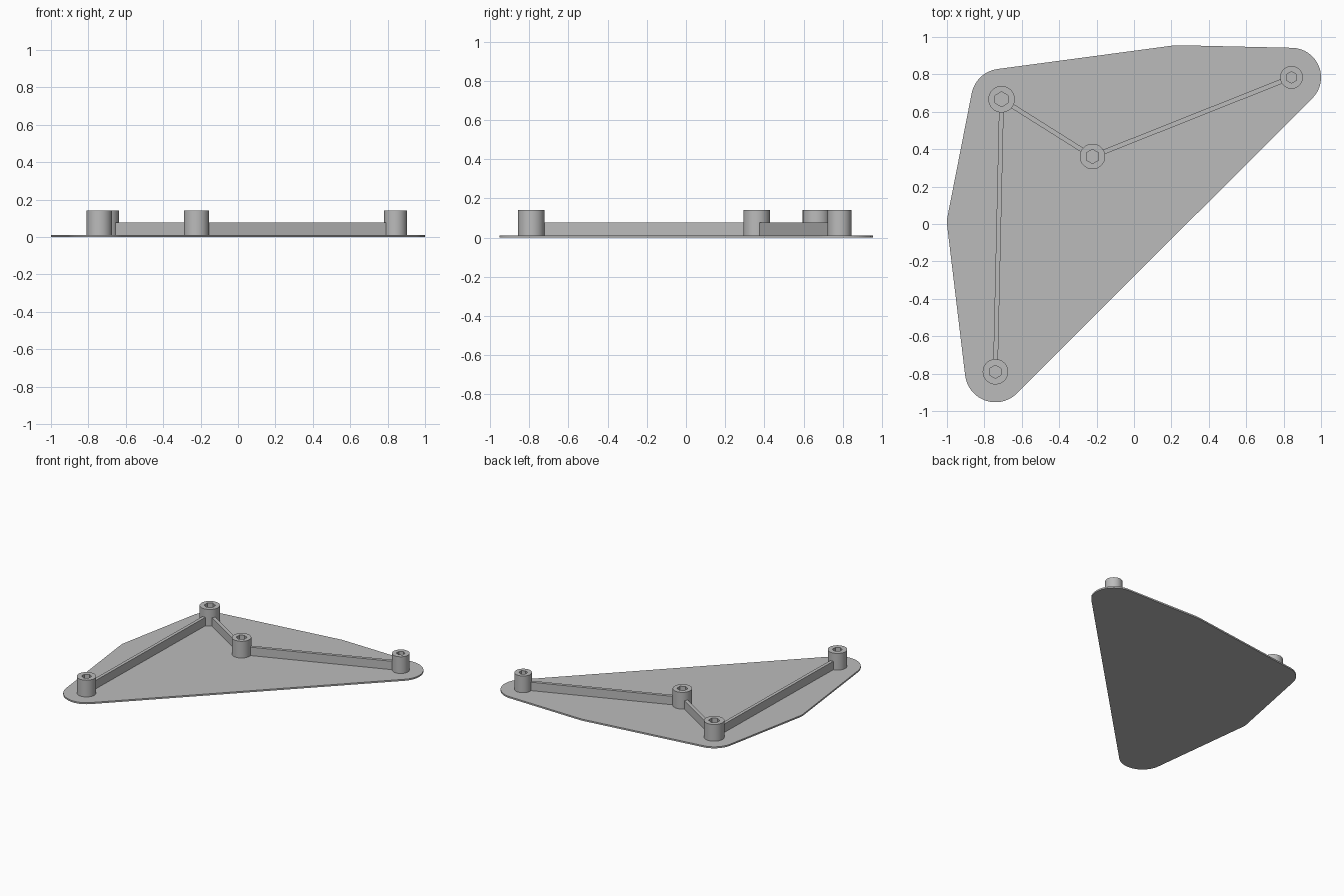
import bpy, bmesh, math
from mathutils import Vector

if "Cube" in bpy.data.objects:
    bpy.data.objects.remove(bpy.data.objects["Cube"])

PLATE_TOP, RIB_TOP, BOSS_TOP = 0.012, 0.077, 0.141
SEG = 48

grey = bpy.data.materials.new("plain grey")
grey.diffuse_color = (0.5, 0.5, 0.5, 1)
grey.use_nodes = True
grey.node_tree.nodes["Principled BSDF"].inputs["Base Color"].default_value = grey.diffuse_color

# x, y, boss radius, hex socket radius
BOSSES = {
    "back_left_boss": (-0.708, 0.667, 0.071, 0.040),
    "middle_boss": (-0.222, 0.361, 0.068, 0.038),
    "back_right_boss": (0.842, 0.784, 0.061, 0.031),
    "front_left_boss": (-0.741, -0.790, 0.068, 0.035),
}


def finish(name, bm, smooth=False):
    bmesh.ops.recalc_face_normals(bm, faces=bm.faces[:])
    mesh = bpy.data.meshes.new(name)
    bm.to_mesh(mesh)
    bm.free()
    mesh.materials.append(grey)
    ob = bpy.data.objects.new(name, mesh)
    bpy.context.collection.objects.link(ob)
    if smooth:
        bpy.ops.object.select_all(action='DESELECT')
        ob.select_set(True)
        bpy.context.view_layer.objects.active = ob
        bpy.ops.object.shade_smooth_by_angle(angle=math.radians(30))
    return ob


# Base plate: hull around three rounded corners and two blunt points
def base_plate():
    outline = [(-1.0, 0.025), (-1.0, 0.0), (0.215, 0.955), (0.27, 0.955)]
    for name, r in (("back_left_boss", 0.163), ("back_right_boss", 0.158),
                    ("front_left_boss", 0.163)):
        cx, cy = BOSSES[name][:2]
        for i in range(64):
            a = math.tau * i / 64
            outline.append((cx + r * math.cos(a), cy + r * math.sin(a)))
    bm = bmesh.new()
    for x, y in outline:
        bm.verts.new((x, y, 0))
    hull = bmesh.ops.convex_hull(bm, input=bm.verts[:])
    # keep only the outer rim points, sorted around the centre, as one face
    rim = [v.co.copy() for v in bm.verts if v not in set(hull["geom_interior"])]
    bm.free()
    pts = sorted({(round(p.x, 5), round(p.y, 5)) for p in rim})

    def chain(seq):
        out = []
        for p in seq:
            while len(out) > 1 and ((out[-1][0] - out[-2][0]) * (p[1] - out[-2][1])
                                    - (out[-1][1] - out[-2][1]) * (p[0] - out[-2][0])) <= 0:
                out.pop()
            out.append(p)
        return out[:-1]

    loop = chain(pts) + chain(pts[::-1])
    bm = bmesh.new()
    face = bm.faces.new([bm.verts.new((x, y, 0)) for x, y in loop])
    top = bmesh.ops.extrude_face_region(bm, geom=[face], use_keep_orig=True)["geom"]
    for v in top:
        if isinstance(v, bmesh.types.BMVert):
            v.co.z = PLATE_TOP
    finish("base_plate", bm)


# Round boss with a blind hexagonal socket
def boss(name, x, y, r, hex_r):
    def ring(radius, z, hexagon=False):
        verts = []
        for i in range(SEG):
            a = math.tau * i / SEG
            d = radius
            if hexagon:  # distance to the flat side, corners pointing along y
                off = (a + math.pi / 6) % (math.pi / 3) - math.pi / 6
                d = radius * math.cos(math.pi / 6) / math.cos(off)
            verts.append(bm.verts.new((x + d * math.cos(a), y + d * math.sin(a), z)))
        return verts

    bm = bmesh.new()
    rings = [ring(r, PLATE_TOP / 2), ring(r, BOSS_TOP),
             ring(hex_r, BOSS_TOP, True), ring(hex_r, PLATE_TOP + 0.001, True)]
    for lo, hi in zip(rings, rings[1:]):
        for i in range(SEG):
            j = (i + 1) % SEG
            bm.faces.new((lo[i], lo[j], hi[j], hi[i]))
    bm.faces.new(rings[0])
    bm.faces.new(rings[-1])
    finish(name, bm, smooth=True)


# Thin upright rib between two bosses, ending just inside their walls
def rib(name, start, end, width=0.025):
    a, b = Vector(BOSSES[start][:2]), Vector(BOSSES[end][:2])
    d = (b - a).normalized()
    a, b = a + d * (BOSSES[start][2] - 0.01), b - d * (BOSSES[end][2] - 0.01)
    side = Vector((-d.y, d.x)) * width / 2
    bm = bmesh.new()
    corners = [a + side, a - side, b - side, b + side]
    lo, hi = ([bm.verts.new((p.x, p.y, z)) for p in corners]
              for z in (PLATE_TOP / 2, RIB_TOP))
    bm.faces.new(lo)
    bm.faces.new(hi)
    for i in range(4):
        j = (i + 1) % 4
        bm.faces.new((lo[i], lo[j], hi[j], hi[i]))
    finish(name, bm)


base_plate()
for key, spec in BOSSES.items():
    boss(key, *spec)
rib("left_rib", "front_left_boss", "back_left_boss")
rib("short_rib", "back_left_boss", "middle_boss")
rib("long_rib", "middle_boss", "back_right_boss")
